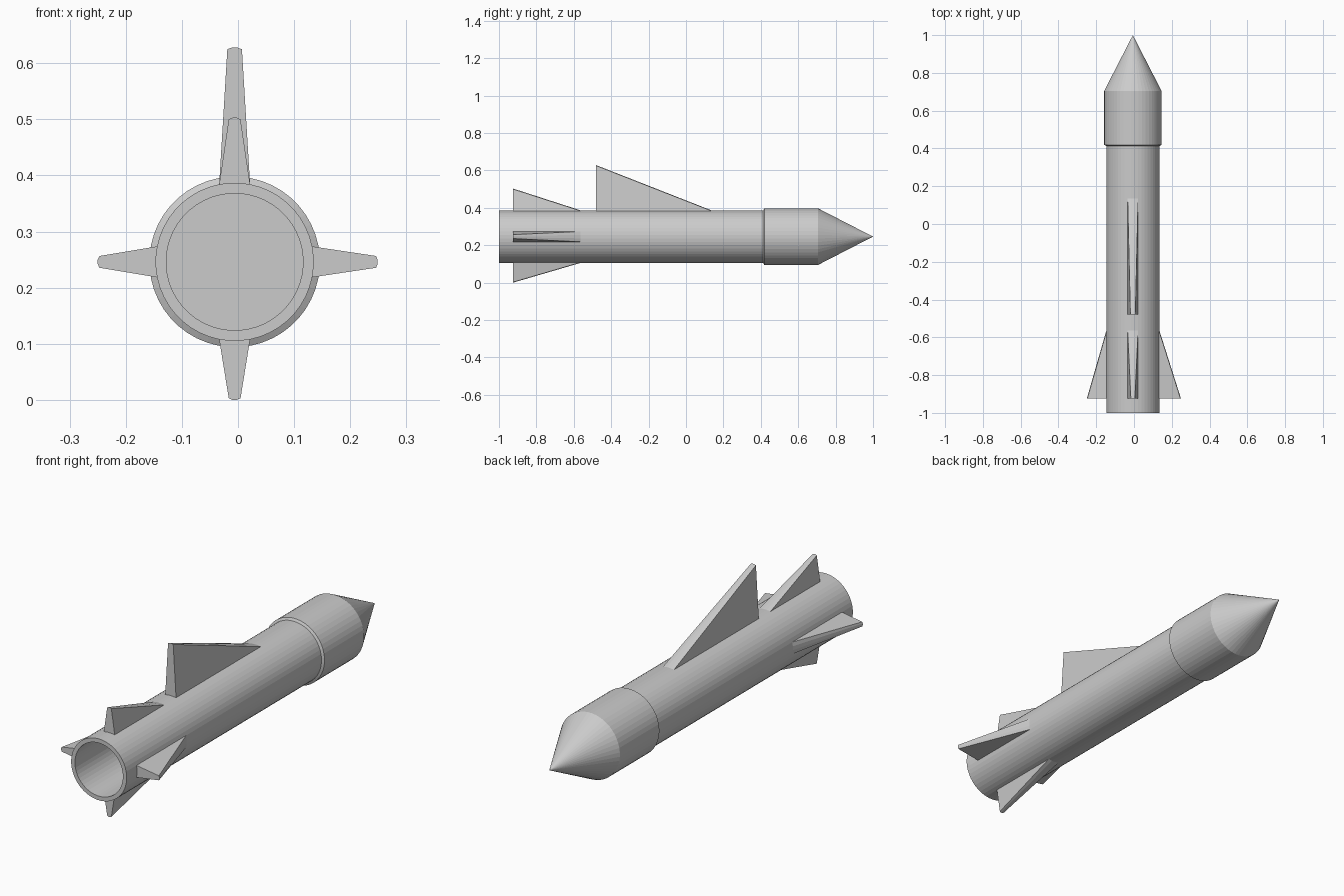
import bpy
import bmesh
from math import sin, cos, pi, radians
from mathutils import Matrix, Vector

if "Cube" in bpy.data.objects:
    bpy.data.objects.remove(bpy.data.objects["Cube"])

SIDES = 48
CX, CZ = -0.006, 0.246      # long axis of the rocket
R = 0.141                   # tube radius
AXIS = Matrix.Translation((CX, 0, CZ))


def finish(bm, name):
    bmesh.ops.recalc_face_normals(bm, faces=bm.faces)
    mesh = bpy.data.meshes.new(name)
    bm.to_mesh(mesh)
    bm.free()
    obj = bpy.data.objects.new(name, mesh)
    bpy.context.collection.objects.link(obj)
    obj.matrix_world = AXIS
    return obj


def lathe(name, profile):
    """Revolve (radius, y) points about the y axis; radius 0 closes to a point."""
    bm = bmesh.new()
    rings = []
    for r, y in profile:
        n = SIDES if r else 1
        angles = [2 * pi * (i + 0.5) / SIDES for i in range(n)]
        rings.append([bm.verts.new((r * sin(a), y, r * cos(a))) for a in angles])
    for a, b in zip(rings, rings[1:]):
        for i in range(SIDES):
            j = (i + 1) % SIDES
            loop = [a[i % len(a)], a[j % len(a)], b[j % len(b)], b[i % len(b)]]
            bm.faces.new(list(dict.fromkeys(loop)))
    return finish(bm, name)


def fin(name, angle, y_back, y_front, tip_r, tip_half):
    """Wedge rising from three tube facets to a narrow tip at the back."""
    bm = bmesh.new()
    base = [radians(d) for d in (-11.25, -3.75, 3.75, 11.25)]
    front = [bm.verts.new((R * sin(a), y_front, R * cos(a))) for a in base]
    back = [bm.verts.new((R * sin(a), y_back, R * cos(a))) for a in base]
    tip = [bm.verts.new((k * tip_half, y_back, tip_r - drop))
           for k, drop in ((-1, 0.003), (-0.35, 0), (0.35, 0), (1, 0.003))]
    for i in range(3):
        bm.faces.new((front[i], front[i + 1], tip[i + 1], tip[i]))
        bm.faces.new((back[i], back[i + 1], tip[i + 1], tip[i]))
        bm.faces.new((front[i], front[i + 1], back[i + 1], back[i]))
    for i in (0, 3):
        bm.faces.new((front[i], back[i], tip[i]))
    bm.transform(Matrix.Rotation(radians(angle), 4, 'Y'))
    return finish(bm, name)


# Hollow tube with a wider head and pointed nose
lathe("rocket_body", [
    (0, 0.40), (0.122, 0.40), (0.122, -1.0),
    (R, -1.0), (R, 0.413),
    (0.152, 0.419), (0.152, 0.705), (0, 1.0)])

# Four tail fins
for label, angle, tip_r in (("top", 0, 0.257), ("right", 90, 0.255),
                            ("bottom", 180, 0.246), ("left", 270, 0.244)):
    fin("tail_fin_" + label, angle, -0.925, -0.565, tip_r, 0.0105)

# Large dorsal fin
fin("dorsal_fin", 0, -0.48, 0.135, 0.382, 0.013)
